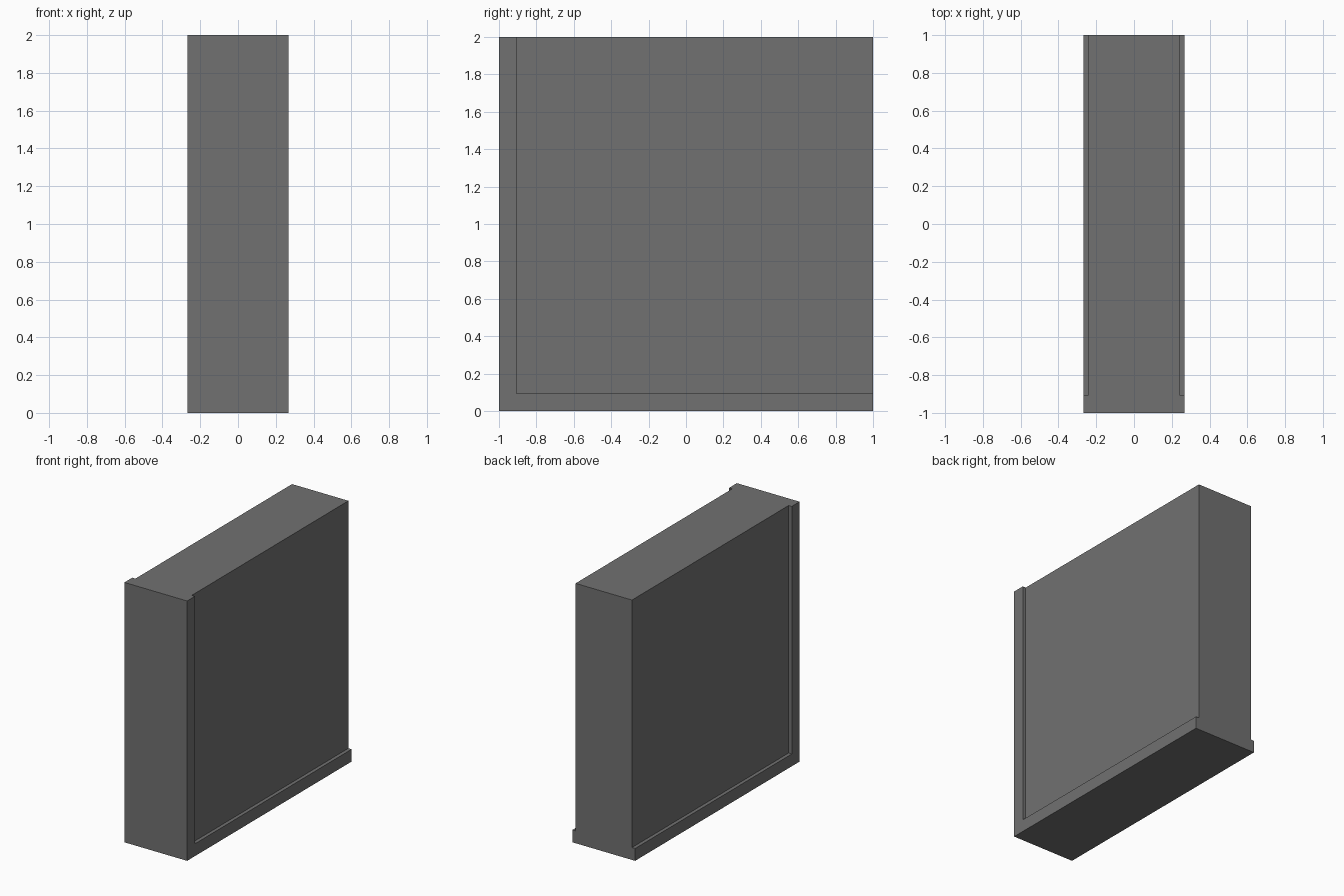
import bpy

default = bpy.data.objects.get("Cube")
if default:
    bpy.data.objects.remove(default, do_unlink=True)

HALF_WIDTH, CORE_HALF, RIM = 0.267, 0.24, 0.095

grey = bpy.data.materials.new("dark grey")
grey.use_nodes = True
colour = (0.165, 0.165, 0.165, 1)
grey.diffuse_color = colour
grey.node_tree.nodes["Principled BSDF"].inputs["Base Color"].default_value = colour


def box(name, low, high):
    """Axis-aligned box between two corners."""
    bpy.ops.mesh.primitive_cube_add(size=1)
    obj = bpy.context.object
    obj.name = name
    for v in obj.data.vertices:
        v.co = [h if c > 0 else l for c, l, h in zip(v.co, low, high)]
    obj.data.materials.append(grey)
    return obj


# Solid slab
slab = box("wall_block", (-HALF_WIDTH, -1, 0), (HALF_WIDTH, 1, 2))

# Recessed panel on each side, leaving a raised rim along the front and bottom
for side, (x0, x1) in {"left": (CORE_HALF, 0.5), "right": (-0.5, -CORE_HALF)}.items():
    cutter = box(side + "_panel_cutter", (x0, RIM - 1, RIM), (x1, 1.5, 2.5))
    cutter.hide_render = True
    cut = slab.modifiers.new(side + " recess", "BOOLEAN")
    cut.operation = "DIFFERENCE"
    cut.solver = "EXACT"
    cut.object = cutter
    bpy.ops.object.select_all(action="DESELECT")
    slab.select_set(True)
    bpy.context.view_layer.objects.active = slab
    bpy.ops.object.modifier_apply(modifier=cut.name)
    bpy.data.objects.remove(cutter, do_unlink=True)

bpy.ops.object.shade_flat()
